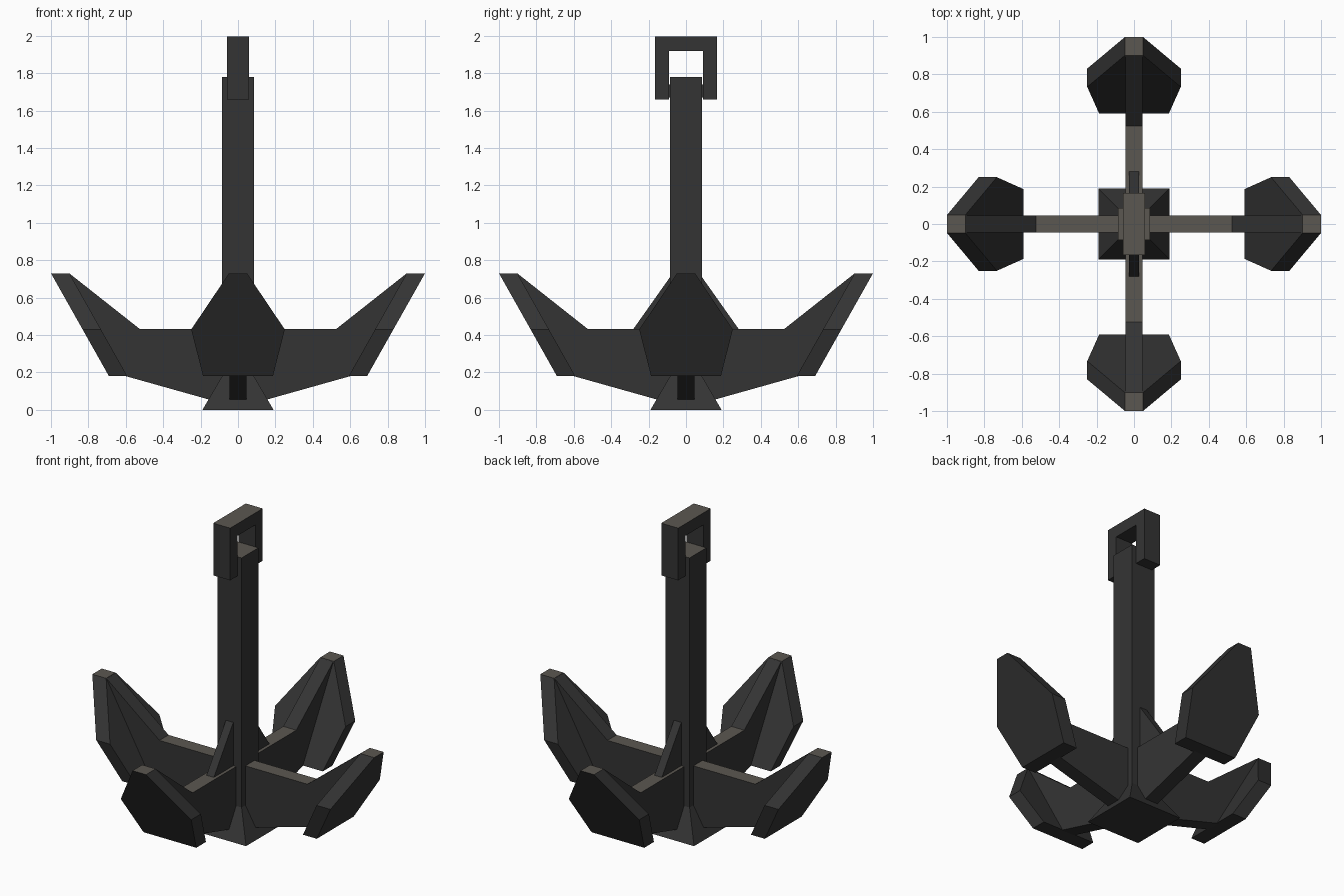
import bpy, bmesh, math
from mathutils import Matrix, Vector

if "Cube" in bpy.data.objects:
    bpy.data.objects.remove(bpy.data.objects["Cube"])


def material(name, rgb):
    m = bpy.data.materials.new(name)
    m.diffuse_color = (*rgb, 1)
    m.use_nodes = True
    m.node_tree.nodes["Principled BSDF"].inputs["Base Color"].default_value = m.diffuse_color
    return m


DARK = material("dark iron", (0.034, 0.034, 0.034))
WORN = material("worn warm grey", (0.105, 0.095, 0.082))


def loft(name, ring_a, ring_b, turn=0):
    """Solid between two matching outlines; flat upward faces get the worn colour."""
    bm = bmesh.new()
    rot = Matrix.Rotation(math.radians(turn), 3, 'Z')
    a = [bm.verts.new(rot @ Vector(p)) for p in ring_a]
    b = [bm.verts.new(rot @ Vector(p)) for p in ring_b]
    bm.faces.new(a[::-1])
    bm.faces.new(b)
    n = len(a)
    for i in range(n):
        j = (i + 1) % n
        bm.faces.new((a[i], a[j], b[j], b[i]))
    bmesh.ops.recalc_face_normals(bm, faces=bm.faces)
    bm.normal_update()
    for f in bm.faces:
        f.material_index = 1 if f.normal.z > 0.95 else 0
    me = bpy.data.meshes.new(name)
    bm.to_mesh(me)
    bm.free()
    me.materials.append(DARK)
    me.materials.append(WORN)
    ob = bpy.data.objects.new(name, me)
    bpy.context.collection.objects.link(ob)
    return ob


def square(r, z):
    return [(-r, -r, z), (r, -r, z), (r, r, z), (-r, r, z)]


def plate(name, profile, half, turn=0):
    """Extrude an x-z profile to both sides of y = 0, then turn about z."""
    return loft(name, [(x, -half, z) for x, z in profile],
                [(x, half, z) for x, z in profile], turn)


# Shank and flared foot
loft("shank", square(0.085, 0.05), square(0.085, 1.78))
loft("foot", square(0.19, 0), square(0.085, 0.18))

# Shackle: an upside-down U, and its pin through the shank
plate("shackle", [(-0.165, 1.66), (-0.165, 1.995), (0.165, 1.995), (0.165, 1.66),
                  (0.09, 1.66), (0.09, 1.918), (-0.09, 1.918), (-0.09, 1.66)], 0.06, 90)
plate("shackle_pin", [(-0.12, 1.67), (0.12, 1.67), (0.12, 1.74), (-0.12, 1.74)], 0.04, 90)

# Four arms with pointed flukes
arm = [(0, 0.055), (0.155, 0.055), (0.60, 0.18), (0.65, 0.2), (0.93, 0.725),
       (0.90, 0.728), (0.525, 0.432), (0, 0.432)]
outline = [(-0.187, 0.18), (0.187, 0.18), (0.25, 0.43), (0.048, 0.73),
           (-0.048, 0.73), (-0.25, 0.43)]


def slant(x0):
    return [(x0 + (z - 0.18) * 0.31 / 0.55, y, z) for y, z in outline]


for i in range(4):
    plate(f"arm_{i + 1}", arm, 0.046, 90 * i)
    loft(f"fluke_{i + 1}", slant(0.592), slant(0.69), 90 * i)

# Two thin gussets bracing the front and back arms
for turn, side in ((90, "back"), (-90, "front")):
    plate(f"gusset_{side}", [(0.05, 0.40), (0.283, 0.40), (0.283, 0.43), (0.085, 0.71),
                             (0.05, 0.71)], 0.026, turn)
